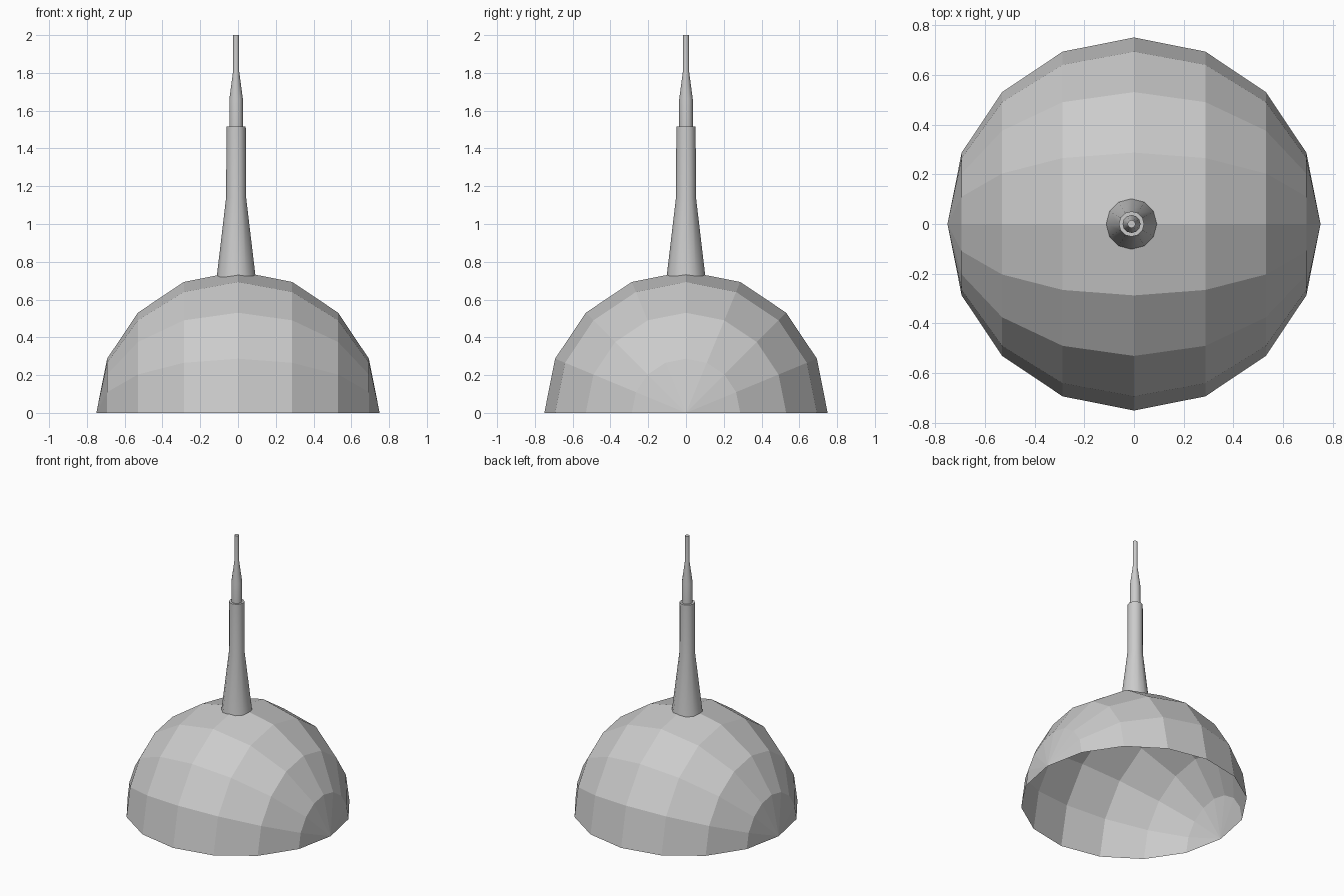
import bpy, bmesh, math
from mathutils import Matrix

cube = bpy.data.objects.get("Cube")
if cube:
    bpy.data.objects.remove(cube, do_unlink=True)

# One plain grey for everything
grey = bpy.data.materials.new("light_grey")
grey.use_nodes = True
COLOUR = (0.6, 0.6, 0.6, 1.0)
grey.diffuse_color = COLOUR
grey.node_tree.nodes["Principled BSDF"].inputs["Base Color"].default_value = COLOUR

R = 0.75                              # dome radius
MAST_X, MAST_SIDES = -0.01, 12


def make_object(name, bm):
    mesh = bpy.data.meshes.new(name)
    bm.to_mesh(mesh)
    bm.free()
    mesh.materials.append(grey)
    obj = bpy.data.objects.new(name, mesh)
    bpy.context.collection.objects.link(obj)
    return obj


# Dome: low-poly sphere with its poles along x, lower half removed, open below
bm = bmesh.new()
bmesh.ops.create_uvsphere(bm, u_segments=16, v_segments=8, radius=R,
                          matrix=Matrix.Rotation(math.pi / 2, 4, 'Y'))
below = [v for v in bm.verts if v.co.z < -0.01]
bmesh.ops.delete(bm, geom=below, context='VERTS')
make_object("dome", bm)

# Mast: flared foot, tube, stepped collar, tapered tip (radius, height)
profile = [(0.102, 0.72), (0.053, 1.14), (0.051, 1.515), (0.036, 1.515),
           (0.036, 1.66), (0.016, 1.81), (0.016, 2.0)]
bm = bmesh.new()
rings = []
for level, (r, z) in enumerate(profile):
    ring = []
    for i in range(MAST_SIDES):
        a = math.tau * i / MAST_SIDES
        x, y = MAST_X + r * math.cos(a), r * math.sin(a)
        # The foot follows the slope of the dome's crown
        height = R - 0.2 * (abs(x) + abs(y)) - 0.002 if level == 0 else z
        ring.append(bm.verts.new((x, y, height)))
    rings.append(ring)
for low, high in zip(rings, rings[1:]):
    for i in range(MAST_SIDES):
        j = (i + 1) % MAST_SIDES
        bm.faces.new((low[i], low[j], high[j], high[i]))
bm.faces.new(rings[-1])
mast = make_object("mast", bm)

# Round shading on the mast, with its collar and tip edges kept sharp
bpy.ops.object.select_all(action='DESELECT')
mast.select_set(True)
bpy.context.view_layer.objects.active = mast
bpy.ops.object.shade_smooth_by_angle(angle=math.radians(40))
